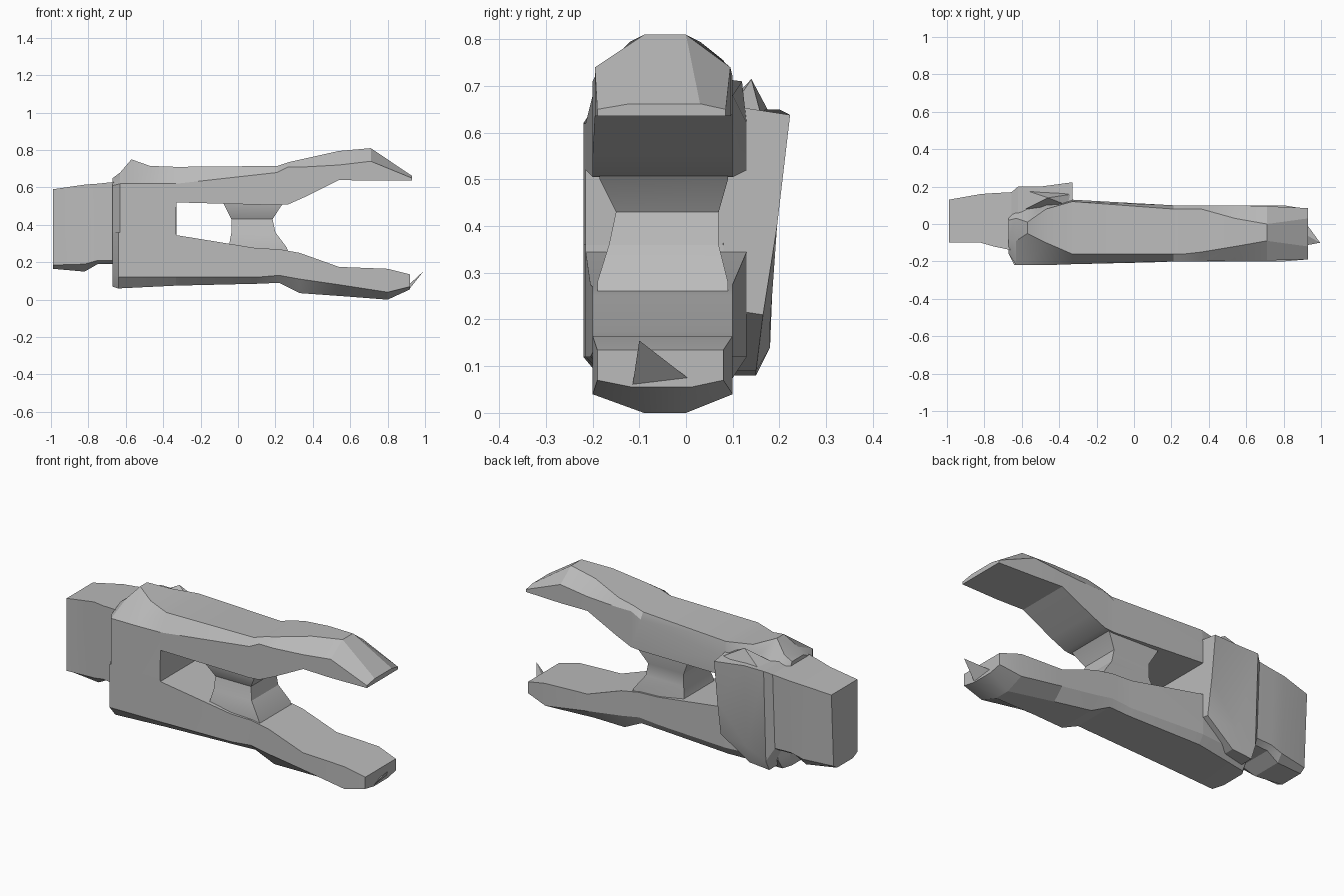
import bpy, bmesh, math

cube = bpy.data.objects.get("Cube")
if cube:
    bpy.data.objects.remove(cube, do_unlink=True)

grey = bpy.data.materials.new("plain_grey")
grey.use_nodes = True
grey.diffuse_color = (0.5, 0.5, 0.5, 1)
grey.node_tree.nodes["Principled BSDF"].inputs["Base Color"].default_value = (0.5, 0.5, 0.5, 1)


def finish(name, bm):
    bmesh.ops.recalc_face_normals(bm, faces=bm.faces)
    mesh = bpy.data.meshes.new(name)
    bm.to_mesh(mesh)
    bm.free()
    mesh.materials.append(grey)
    obj = bpy.data.objects.new(name, mesh)
    bpy.context.collection.objects.link(obj)
    bpy.ops.object.select_all(action="DESELECT")
    obj.select_set(True)
    bpy.context.view_layer.objects.active = obj
    bpy.ops.object.shade_smooth_by_angle(angle=math.radians(22))
    return obj


def loft(name, rings):
    """Skin a row of equal-sized point rings and close both ends."""
    bm = bmesh.new()
    rows = [[bm.verts.new(p) for p in ring] for ring in rings]
    for a, b in zip(rows, rows[1:]):
        for i in range(len(a)):
            j = (i + 1) % len(a)
            bm.faces.new((a[i], a[j], b[j], b[i]))
    bm.faces.new(rows[0])
    bm.faces.new(rows[-1])
    return finish(name, bm)


def arm_ring(x, front, back, inner, shoulder, outer, ridge_front, ridge_back):
    """Arm cross-section: flat inner side, straight flanks, chamfered outer side."""
    return [(x, front, inner), (x, front, shoulder), (x, ridge_front, outer),
            (x, ridge_back, outer), (x, back, shoulder), (x, back, inner)]


def box_ring(x, front, back, low, high, tuck):
    """Housing cross-section with a tucked-in underside."""
    return [(x, front, high), (x, back, high), (x, back - 0.02, low + tuck),
            (x, back - 0.05, low), (x, front + 0.04, low), (x, front, low + tuck)]


# Upper arm and jaw, rising to a small crest over the wrist
upper = [
    (-.67, -.16, .04, .36, .61, .65, -.08, .02),
    (-.63, -.22, .08, .36, .62, .68, -.09, .03),
    (-.57, -.22, .10, .36, .62, .75, -.05, .01),
    (-.47, -.22, .12, .36, .62, .715, -.10, .08),
    (-.331, -.215, .13, .36, .62, .71, -.16, .12),
    (-.33, -.215, .13, .52, .62, .71, -.16, .12),
    (.21, -.20, .10, .505, .68, .715, -.16, .08),
    (.27, -.20, .10, .51, .71, .735, -.16, .08),
    (.36, -.20, .10, .55, .71, .755, -.15, .08),
    (.54, -.195, .10, .64, .72, .795, -.12, .03),
    (.71, -.195, .095, .636, .74, .81, -.09, .0),
    (.93, -.19, .085, .636, .65, .662, -.12, .03),
]
loft("upper_arm", [arm_ring(*s) for s in upper])

# Lower arm and jaw
lower = [
    (-.67, -.16, .04, .36, .14, .07, -.12, .02),
    (-.64, -.22, .10, .36, .12, .06, -.17, .06),
    (-.331, -.215, .13, .36, .12, .075, -.17, .10),
    (-.33, -.215, .13, .345, .12, .075, -.17, .10),
    (.10, -.205, .10, .275, .12, .085, -.16, .08),
    (.22, -.20, .10, .27, .13, .09, -.16, .08),
    (.33, -.20, .10, .25, .11, .035, -.15, .07),
    (.54, -.20, .10, .175, .08, .02, -.12, .04),
    (.80, -.20, .10, .165, .04, .0, -.09, .0),
    (.92, -.19, .08, .135, .07, .055, -.115, .01),
]
loft("lower_arm", [arm_ring(*s) for s in lower])

# Waisted bridge joining the arms behind the jaw mouth
bridge = [(.20, -.08, .29, -.19, .09), (.28, -.05, .26, -.19, .09),
          (.36, -.035, .20, -.165, .07), (.43, -.035, .185, -.15, .07),
          (.50, -.07, .23, -.185, .09), (.56, -.10, .29, -.19, .09)]
loft("bridge", [[(a, f, z), (b, f, z), (b, k, z), (a, k, z)] for z, a, b, f, k in bridge])

# Rear housing, stepping out along the back of the arms
housing = [
    (-.99, -.10, .13, .165, .59, .02),
    (-.82, -.10, .16, .15, .615, .04),
    (-.75, -.12, .165, .19, .62, .02),
    (-.655, -.14, .17, .19, .63, .02),
    (-.62, .0, .20, .08, .65, .06),
    (-.50, .04, .20, .09, .65, .10),
]
rings = [box_ring(*s) for s in housing]
x = -.33
rings.append([(x, .08, .66), (x, .223, .638), (x, .195, .40),
              (x, .165, .21), (x, .10, .22), (x, .08, .30)])
loft("rear_housing", rings)


def spike(name, base, tip):
    bm = bmesh.new()
    corners = [bm.verts.new(p) for p in base]
    peak = bm.verts.new(tip)
    for i in range(len(corners)):
        bm.faces.new((corners[i], corners[(i + 1) % len(corners)], peak))
    bm.faces.new(corners)
    return finish(name, bm)


# Pointed lug on the housing and a thin tooth at the lower jaw's tip
spike("housing_lug",
      [(-.60, .07, .64), (-.33, .09, .64), (-.33, .16, .64), (-.58, .18, .64)],
      (-.46, .14, .715))
spike("jaw_tooth",
      [(.915, -.115, .055), (.915, .01, .07), (.905, -.05, .072)],
      (.995, -.10, .155))
